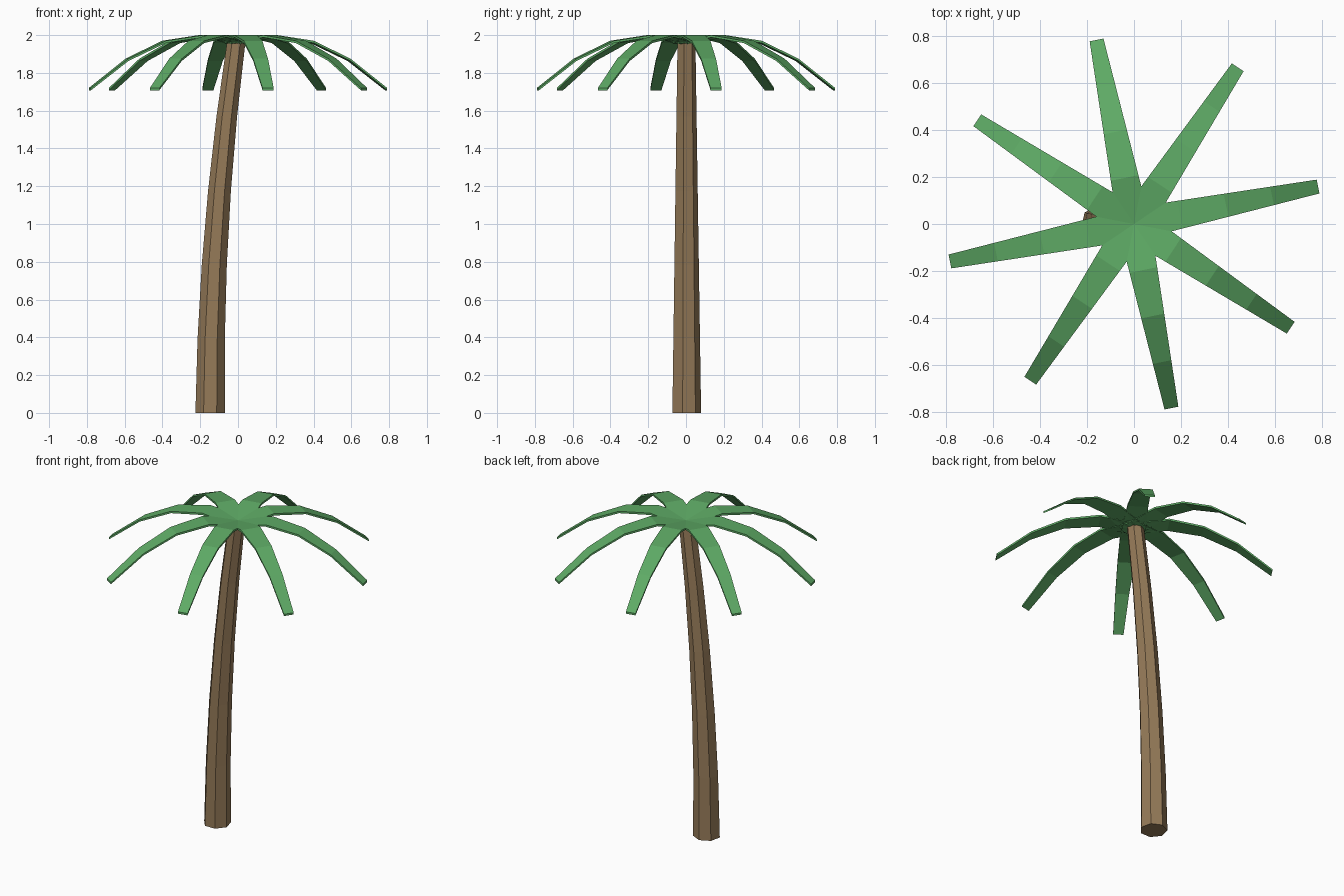
import bpy, math
from mathutils import Vector

if "Cube" in bpy.data.objects:
    bpy.data.objects.remove(bpy.data.objects["Cube"])


def material(name, colour):
    m = bpy.data.materials.new(name)
    m.diffuse_color = (*colour, 1)
    m.use_nodes = True
    m.node_tree.nodes["Principled BSDF"].inputs["Base Color"].default_value = m.diffuse_color
    return m


def mesh_object(name, verts, faces, mat):
    me = bpy.data.meshes.new(name)
    me.from_pydata(verts, [], faces)
    me.materials.append(mat)
    ob = bpy.data.objects.new(name, me)
    bpy.context.collection.objects.link(ob)
    return ob


def loft(name, rings, mat):
    """Skin a list of equal-length rings and cap both ends."""
    n = len(rings[0])
    verts = [v for ring in rings for v in ring]
    faces = [(r * n + i, r * n + (i + 1) % n, (r + 1) * n + (i + 1) % n, (r + 1) * n + i)
             for r in range(len(rings) - 1) for i in range(n)]
    last = (len(rings) - 1) * n
    faces += [tuple(reversed(range(n))), tuple(range(last, last + n))]
    return mesh_object(name, verts, faces, mat)


bark = material("bark brown", (0.30, 0.195, 0.098))
green = material("leaf green", (0.112, 0.402, 0.130))

# Trunk: seven-sided, tapering and bending towards +x
SIDES, STEPS, TOP = 7, 5, 1.96
rings = []
for k in range(STEPS + 1):
    t = k / STEPS
    cx, r, z = -0.1475 + 0.1375 * t * t, 0.08 - 0.03 * t, TOP * t
    angles = [math.pi / 2 + math.tau * i / SIDES for i in range(SIDES)]
    rings.append([(cx + r * math.cos(a), r * math.sin(a), z) for a in angles])
loft("trunk", rings, bark)

# Fronds: thin tapering strips that rise from the crown, then droop
THICK = 0.012
heights = [1.966, 2.0, 1.97, 1.875, 1.72]
for f in range(8):
    a = math.radians(11.5 + 45 * f)
    out = Vector((math.cos(a), math.sin(a), 0))
    side = Vector((-math.sin(a), math.cos(a), 0))
    rings = []
    for k, z in enumerate(heights):
        w = 0.07 - 0.01 * k
        mid = out * (0.2 * k) + Vector((0, 0, z))
        low = mid - Vector((0, 0, THICK))
        rings.append([mid + side * w, mid - side * w, low - side * w, low + side * w])
    # ring order runs clockwise along the frond, so reverse for outward faces
    loft(f"frond_{f + 1}", [ring[::-1] for ring in rings], green)
